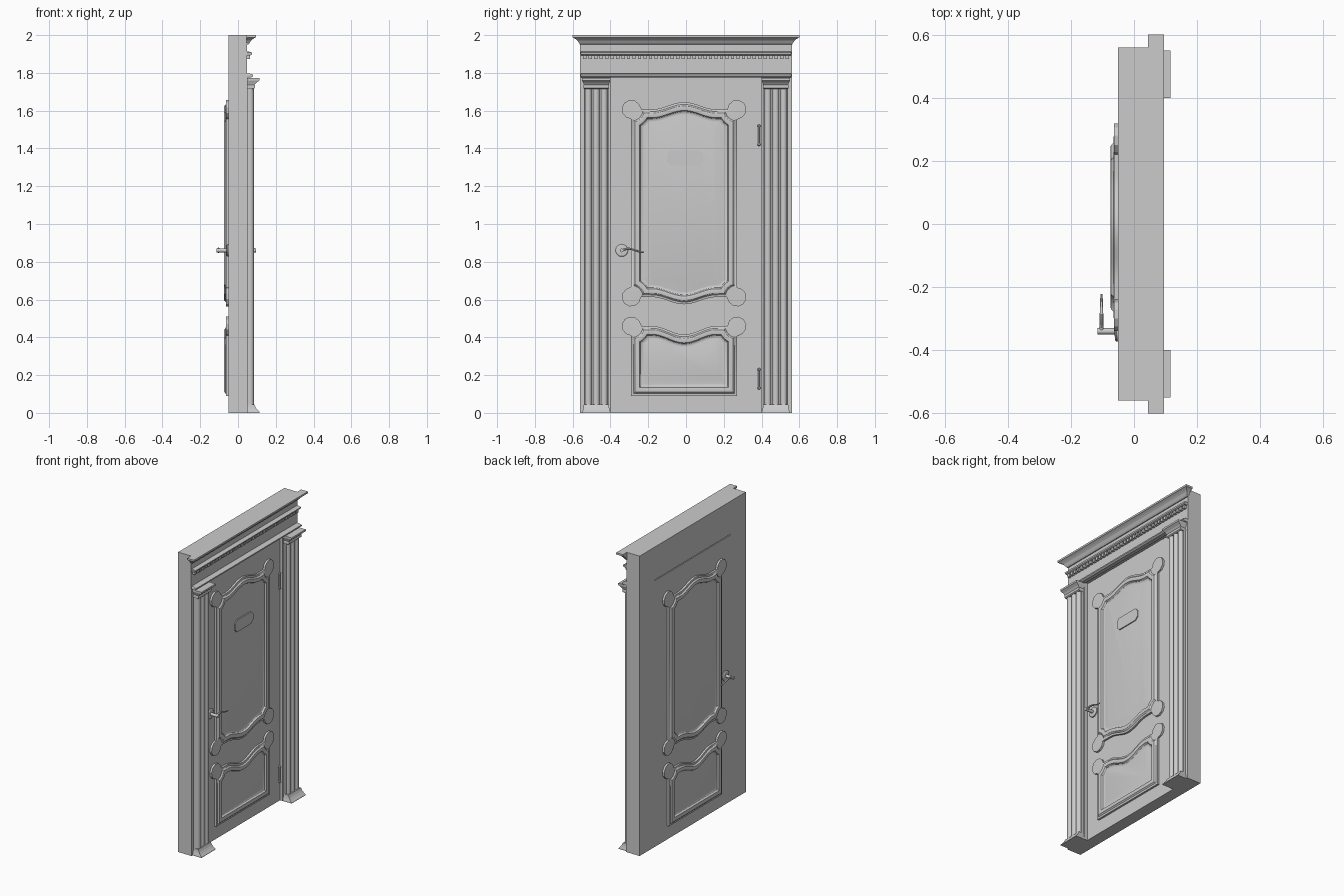
import bpy, bmesh
from math import sin, cos, pi, sqrt, atan2

if "Cube" in bpy.data.objects:
    bpy.data.objects.remove(bpy.data.objects["Cube"])

paint = bpy.data.materials.new("light_grey")
paint.use_nodes = True
GREY = (0.6, 0.6, 0.6, 1)
paint.diffuse_color = GREY
paint.node_tree.nodes["Principled BSDF"].inputs["Base Color"].default_value = GREY


def finish(name, bm, smooth=False):
    bmesh.ops.recalc_face_normals(bm, faces=bm.faces)
    mesh = bpy.data.meshes.new(name)
    bm.to_mesh(mesh)
    bm.free()
    mesh.materials.append(paint)
    obj = bpy.data.objects.new(name, mesh)
    bpy.context.collection.objects.link(obj)
    if smooth:
        bpy.ops.object.select_all(action='DESELECT')
        obj.select_set(True)
        bpy.context.view_layer.objects.active = obj
        bpy.ops.object.shade_smooth_by_angle(angle=pi / 6)
    return obj


def add_loft(bm, rings):
    """Bridge equal-length rings of points and cap both ends."""
    loops = [[bm.verts.new(p) for p in ring] for ring in rings]
    for a, b in zip(loops, loops[1:]):
        for i in range(len(a)):
            j = (i + 1) % len(a)
            bm.faces.new((a[i], a[j], b[j], b[i]))
    bm.faces.new(loops[0])
    bm.faces.new(loops[-1])


def loft(name, rings, smooth=False):
    bm = bmesh.new()
    add_loft(bm, rings)
    return finish(name, bm, smooth)


def rect(x0, x1, y0, y1, z):
    return [(x0, y0, z), (x1, y0, z), (x1, y1, z), (x0, y1, z)]


def box(name, x0, x1, y0, y1, z0, z1):
    return loft(name, [rect(x0, x1, y0, y1, z) for z in (z0, z1)])


def stack(name, back, cy, steps, smooth=False):
    """Moulding with returned ends: steps of (height, front x, half width)."""
    return loft(name, [rect(back, x, cy - h, cy + h, z) for z, x, h in steps], smooth)


def disc_x(x, cy, cz, r, n=24):
    return [(x, cy + r * cos(2 * pi * k / n), cz + r * sin(2 * pi * k / n)) for k in range(n)]


BACK, FRONT = -0.05, 0.03

# Door leaf, jambs and lintel
box("door_leaf", BACK, FRONT, -0.4, 0.4, 0, 1.775)
for side, s in (("right", -1), ("left", 1)):
    ys = sorted((s * 0.4, s * 0.56))
    box(side + "_jamb", BACK, 0.05, *ys, 0, 1.78)
box("lintel", BACK, 0.047, -0.56, 0.56, 1.78, 2.0)

# Cornice mouldings
stack("cornice_crown", 0.045, 0, [
    (1.95, 0.053, 0.562), (1.957, 0.06, 0.565), (1.963, 0.064, 0.57), (1.972, 0.07, 0.576),
    (1.98, 0.08, 0.586), (1.986, 0.09, 0.596), (1.988, 0.095, 0.6), (2.0, 0.095, 0.6)])
stack("dentil_band", 0.045, 0, [
    (1.893, 0.066, 0.555), (1.898, 0.073, 0.557), (1.907, 0.075, 0.558), (1.912, 0.06, 0.555)])
stack("architrave_ledge", 0.045, 0, [
    (1.775, 0.07, 0.555), (1.782, 0.08, 0.558), (1.79, 0.08, 0.558), (1.797, 0.06, 0.555)])

# Row of dentils
bm = bmesh.new()
COUNT = 38
pitch = 1.1 / COUNT
for k in range(COUNT):
    y = (k + 0.5 - COUNT / 2) * pitch
    add_loft(bm, [rect(0.045, 0.064, y - pitch * 0.3, y + pitch * 0.3, z) for z in (1.873, 1.895)])
finish("dentils", bm)

# Reeded pilasters with flared bases and capitals
for side, s in (("right", -1), ("left", 1)):
    cy = s * 0.475
    section = [(0.04, -0.064), (0.066, -0.064)]
    for c in (-0.042, 0, 0.042):
        section += [(0.066 + 0.018 * sin(pi * k / 10), c - 0.018 * cos(pi * k / 10)) for k in range(11)]
    section += [(0.066, 0.064), (0.04, 0.064)]
    loft(side + "_pilaster_shaft", [[(x, cy + y, z) for x, y in section] for z in (0.03, 1.73)], True)
    stack(side + "_pilaster_base", 0.04, cy, [
        (0, 0.115, 0.074), (0.006, 0.113, 0.074), (0.016, 0.103, 0.071),
        (0.028, 0.094, 0.068), (0.045, 0.086, 0.066)])
    stack(side + "_pilaster_capital", 0.04, cy, [
        (1.715, 0.083, 0.065), (1.72, 0.09, 0.068), (1.73, 0.09, 0.068), (1.737, 0.088, 0.066),
        (1.748, 0.097, 0.07), (1.757, 0.11, 0.074), (1.76, 0.115, 0.075), (1.772, 0.115, 0.075)])

# Panel mouldings
PROFILE = [(0, 0), (0, 0.013), (0.012, 0.015), (0.02, 0.023), (0.03, 0.025),
           (0.044, 0.022), (0.05, 0.012), (0.058, 0.008), (0.066, 0.008), (0.09, 0.013)]
HALF_W, NOTCH, SPAN = 0.28, 0.05, 0.17


def top_half(inset, z_top, rise):
    """One half of a scooped and waved top edge, from side to centre."""
    r = NOTCH + inset
    d = sqrt(r * r - inset * inset)
    a0, a1 = atan2(-d, -inset), atan2(-inset, -d)
    pts = []
    for k in range(9):
        a = a0 + (a1 - a0) * k / 8
        pts.append((HALF_W + r * cos(a), z_top + r * sin(a)))
    for k in range(13):
        y = SPAN * (1 - k / 12)
        pts.append((y, z_top - inset + rise * (1 + cos(pi * y / SPAN)) / 2))
    return pts


def outline(inset, z_bottom, z_top, rise, double):
    half = top_half(inset, z_top, rise)
    top = half + [(-y, z) for y, z in half[-2::-1]]
    if double:
        return top + [(y, z_bottom + z_top - z) for y, z in reversed(top)]
    w = HALF_W - inset
    return top + [(-w, z_bottom + inset), (w, z_bottom + inset)]


PANELS = {"upper_panel": (0.613, 1.607, 0.038, True), "lower_panel": (0.09, 0.46, -0.045, False)}
for face, x0, s in (("front", FRONT, 1), ("back", BACK, -1)):
    for part, shape in PANELS.items():
        rings = [[(x0 + s * h, y - 0.01, z) for y, z in outline(i, *shape)] for i, h in PROFILE]
        loft(face + "_" + part, rings, True)

    # Lever handle: rosette, spindle and tapered wavy grip
    hy, hz = -0.34, 0.86
    loft(face + "_handle_rosette", [disc_x(x0 + s * d, hy, hz, r) for d, r in
         ((0, 0.033), (0.006, 0.033), (0.01, 0.028), (0.011, 0.016))], True)
    loft(face + "_handle_spindle", [disc_x(x0 + s * d, hy, hz, 0.01, 16) for d in (0.008, 0.065)], True)
    rings = []
    for k in range(17):
        t = k / 16
        r = 0.0075 - 0.004 * t
        y, z = hy + 0.118 * t, hz + 0.009 * sin(2 * pi * t * 0.8)
        rings.append([(x0 + s * 0.053 + r * cos(pi * j / 5), y, z + r * sin(pi * j / 5)) for j in range(10)])
    loft(face + "_handle_lever", rings, True)

# Name plate with clipped corners
w, h, c = 0.095, 0.04, 0.02
plate = [(w, h - c), (w - c, h), (c - w, h), (-w, h - c), (-w, c - h), (c - w, -h), (w - c, -h), (w, c - h)]
loft("name_plate", [[(x, y - 0.005, z + 1.35) for y, z in plate] for x in (FRONT + 0.012, FRONT + 0.02)])

# Hinges: barrel with small end knobs
for place, cz in (("upper", 1.47), ("lower", 0.18)):
    steps = [(-0.057, 0.003), (-0.053, 0.008), (-0.046, 0.008), (-0.043, 0.006)]
    steps += [(-z, r) for z, r in reversed(steps)]
    rings = [[(FRONT + 0.006 + r * cos(pi * k / 6), 0.387 + r * sin(pi * k / 6), cz + z)
              for k in range(12)] for z, r in steps]
    loft(place + "_hinge", rings, True)
